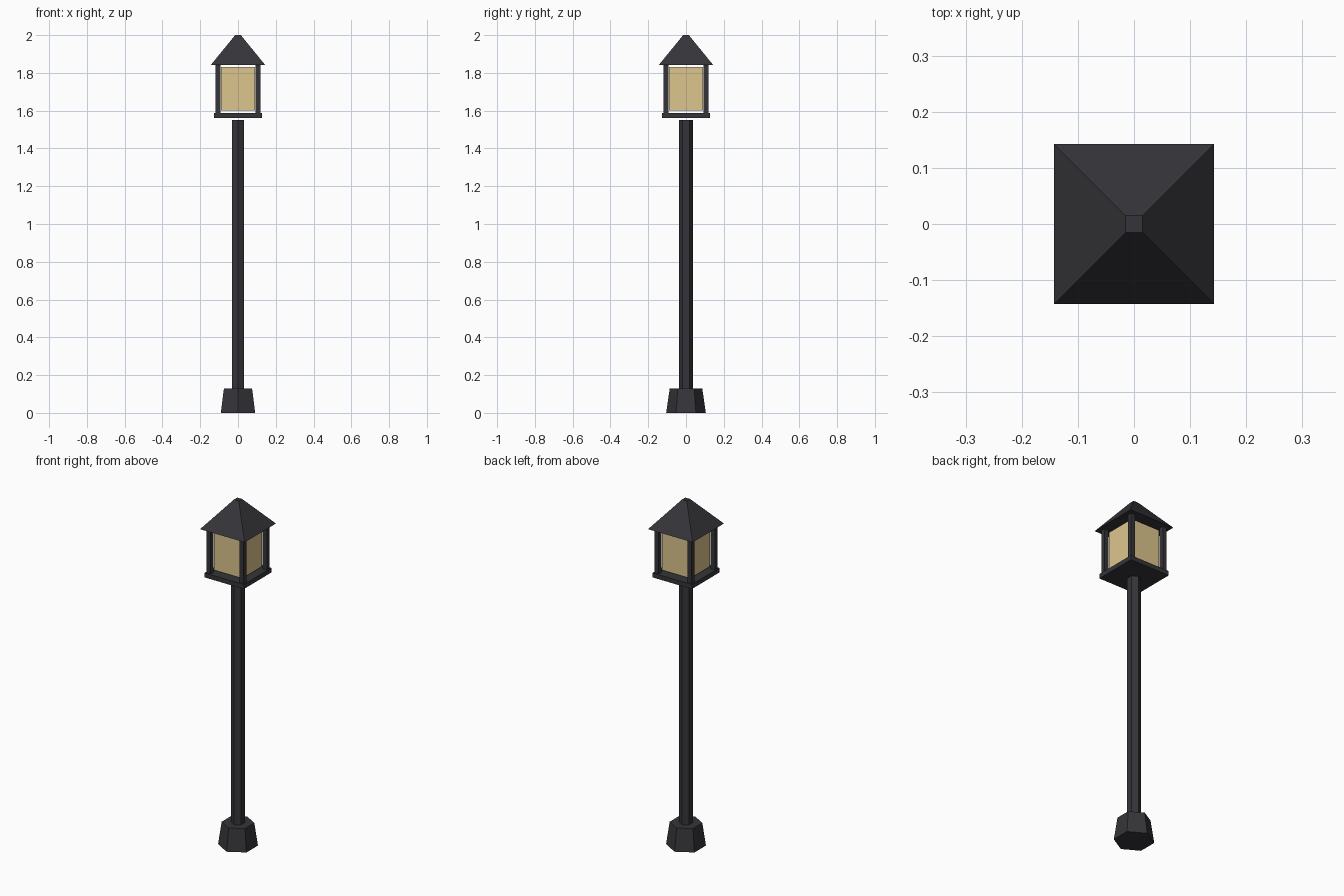
import bpy
from math import sin, cos, pi, sqrt

if "Cube" in bpy.data.objects:
    bpy.data.objects.remove(bpy.data.objects["Cube"])


def material(name, rgb):
    mat = bpy.data.materials.new(name)
    mat.diffuse_color = (*rgb, 1.0)
    mat.use_nodes = True
    mat.node_tree.nodes["Principled BSDF"].inputs["Base Color"].default_value = mat.diffuse_color
    return mat


iron = material("dark_iron", (0.036, 0.036, 0.042))
amber = material("amber_glass", (0.72, 0.56, 0.27))


def frustum(name, sides, r0, r1, z0, z1, mat, x=0, y=0, start=pi / 2):
    """Flat-sided tapered prism standing at (x, y) between z0 and z1."""
    verts = [(x + r * cos(start + 2 * pi * i / sides),
              y + r * sin(start + 2 * pi * i / sides), z)
             for r, z in ((r0, z0), (r1, z1)) for i in range(sides)]
    faces = [tuple(reversed(range(sides))), tuple(range(sides, 2 * sides))]
    for i in range(sides):
        j = (i + 1) % sides
        faces.append((i, j, sides + j, sides + i))
    mesh = bpy.data.meshes.new(name)
    mesh.from_pydata(verts, [], faces)
    mesh.materials.append(mat)
    obj = bpy.data.objects.new(name, mesh)
    bpy.context.collection.objects.link(obj)
    return obj


def square(name, h0, h1, z0, z1, mat, x=0, y=0):
    """Square frustum given by its half-widths."""
    return frustum(name, 4, h0 * sqrt(2), h1 * sqrt(2), z0, z1, mat, x, y, pi / 4)


# Hexagonal foot and pole, corners pointing along y
frustum("foot", 6, 0.105, 0.086, 0.0, 0.13, iron)
frustum("pole", 6, 0.036, 0.036, 0.13, 1.55, iron)

# Lantern: floor plate, glass, corner posts and roof
square("lantern_floor", 0.126, 0.126, 1.562, 1.588, iron)
square("lantern_glass", 0.09, 0.09, 1.6, 1.832, amber)
for sx, side in ((-1, "left"), (1, "right")):
    for sy, end in ((-1, "front"), (1, "back")):
        square(f"{end}_{side}_post", 0.013, 0.013, 1.588, 1.843, iron,
               sx * 0.106, sy * 0.106)
square("lantern_roof", 0.143, 0.015, 1.843, 2.0, iron)
